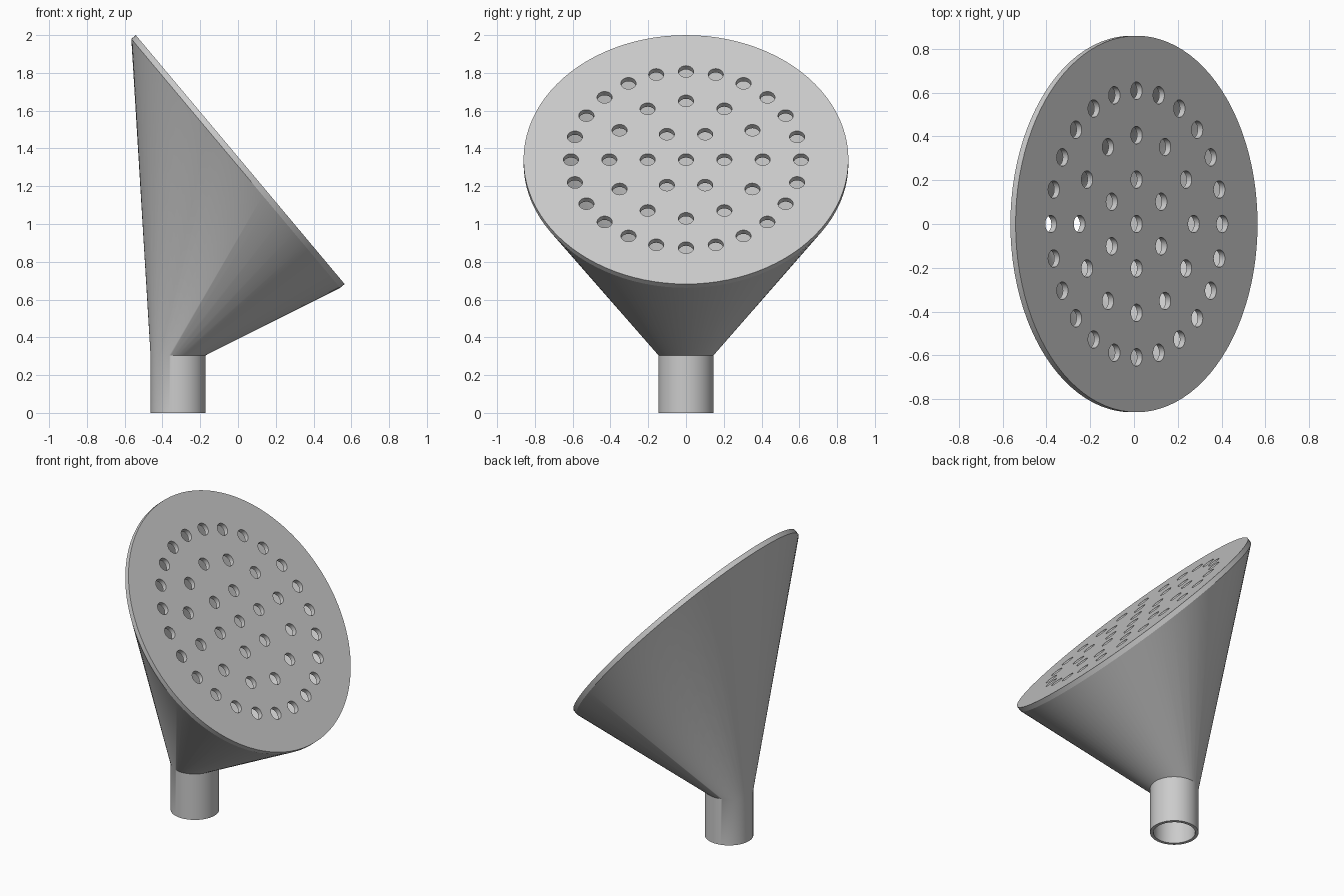
import bpy, bmesh
from math import sin, cos, pi, radians
from mathutils import Matrix, Vector

SEG = 96
PLATE_R, PLATE_T = 0.86, 0.031
PIPE_X, PIPE_R, PIPE_TOP = -0.317, 0.146, 0.305
WALL = 0.02
HOLE_R = 0.04

cube = bpy.data.objects.get("Cube")
if cube:
    bpy.data.objects.remove(cube)

grey = bpy.data.materials.new("light grey")
grey.use_nodes = True
colour = (0.6, 0.6, 0.6, 1)
grey.diffuse_color = colour
grey.node_tree.nodes["Principled BSDF"].inputs["Base Color"].default_value = colour

# Frame of the tilted plate, origin at the centre of its underside
tilt = Matrix.Translation((-0.012, 0, 1.321)) @ Matrix.Rotation(radians(50), 4, 'Y')


def make_object(name, bm):
    bmesh.ops.recalc_face_normals(bm, faces=bm.faces)
    mesh = bpy.data.meshes.new(name)
    bm.to_mesh(mesh)
    bm.free()
    mesh.materials.append(grey)
    obj = bpy.data.objects.new(name, mesh)
    bpy.context.collection.objects.link(obj)
    return obj


def ring(bm, radius, frame):
    angles = [2 * pi * i / SEG for i in range(SEG)]
    return [bm.verts.new(frame @ Vector((radius * cos(a), radius * sin(a), 0))) for a in angles]


def join(bm, a, b):
    for i in range(SEG):
        j = (i + 1) % SEG
        bm.faces.new((a[i], a[j], b[j], b[i]))


def shell(bm, inset):
    """Pipe wall plus the taut skin from the pipe to the plate."""
    foot = ring(bm, PIPE_R - inset, Matrix.Translation((PIPE_X, 0, 0)))
    neck = ring(bm, PIPE_R - inset, Matrix.Translation((PIPE_X, 0, PIPE_TOP)))
    rim = ring(bm, PLATE_R - inset * 1.2, tilt)
    before = set(bm.faces)
    bmesh.ops.convex_hull(bm, input=neck + rim)
    necks, rims = set(neck), set(rim)
    caps = [f for f in bm.faces if f not in before
            and (set(f.verts) <= necks or set(f.verts) <= rims)]
    bmesh.ops.delete(bm, geom=caps, context='FACES')
    join(bm, foot, neck)
    return foot, rim


# Hollow funnel and pipe
bm = bmesh.new()
outer_foot, outer_rim = shell(bm, 0)
inner_foot, inner_rim = shell(bm, WALL)
join(bm, outer_foot, inner_foot)
join(bm, outer_rim, inner_rim)
funnel = make_object("funnel_and_pipe", bm)


def disc(bm, radius, depth, segments, frame):
    bmesh.ops.create_cone(bm, cap_ends=True, segments=segments, radius1=radius,
                          radius2=radius, depth=depth, matrix=frame)


# Spray plate
bm = bmesh.new()
disc(bm, PLATE_R, PLATE_T, SEG, tilt @ Matrix.Translation((0, 0, PLATE_T / 2)))
plate = make_object("spray_plate", bm)

# Hole cutter: a centre hole and three rings
bm = bmesh.new()
for radius, count in ((0, 1), (0.203, 6), (0.406, 12), (0.609, 24)):
    for i in range(count):
        a = pi / 2 + 2 * pi * i / count
        spot = Matrix.Translation((radius * cos(a), radius * sin(a), PLATE_T / 2))
        disc(bm, HOLE_R, 0.1, 32, tilt @ spot)
cutter = make_object("hole_cutter", bm)

cut = plate.modifiers.new("holes", 'BOOLEAN')
cut.operation = 'DIFFERENCE'
cut.solver = 'EXACT'
cut.object = cutter
bpy.ops.object.select_all(action='DESELECT')
bpy.context.view_layer.objects.active = plate
plate.select_set(True)
bpy.ops.object.modifier_apply(modifier=cut.name)
bpy.data.objects.remove(cutter)

# Smooth the round walls, keep rims sharp
for obj in (funnel, plate):
    obj.select_set(True)
bpy.ops.object.shade_smooth_by_angle(angle=radians(30))
